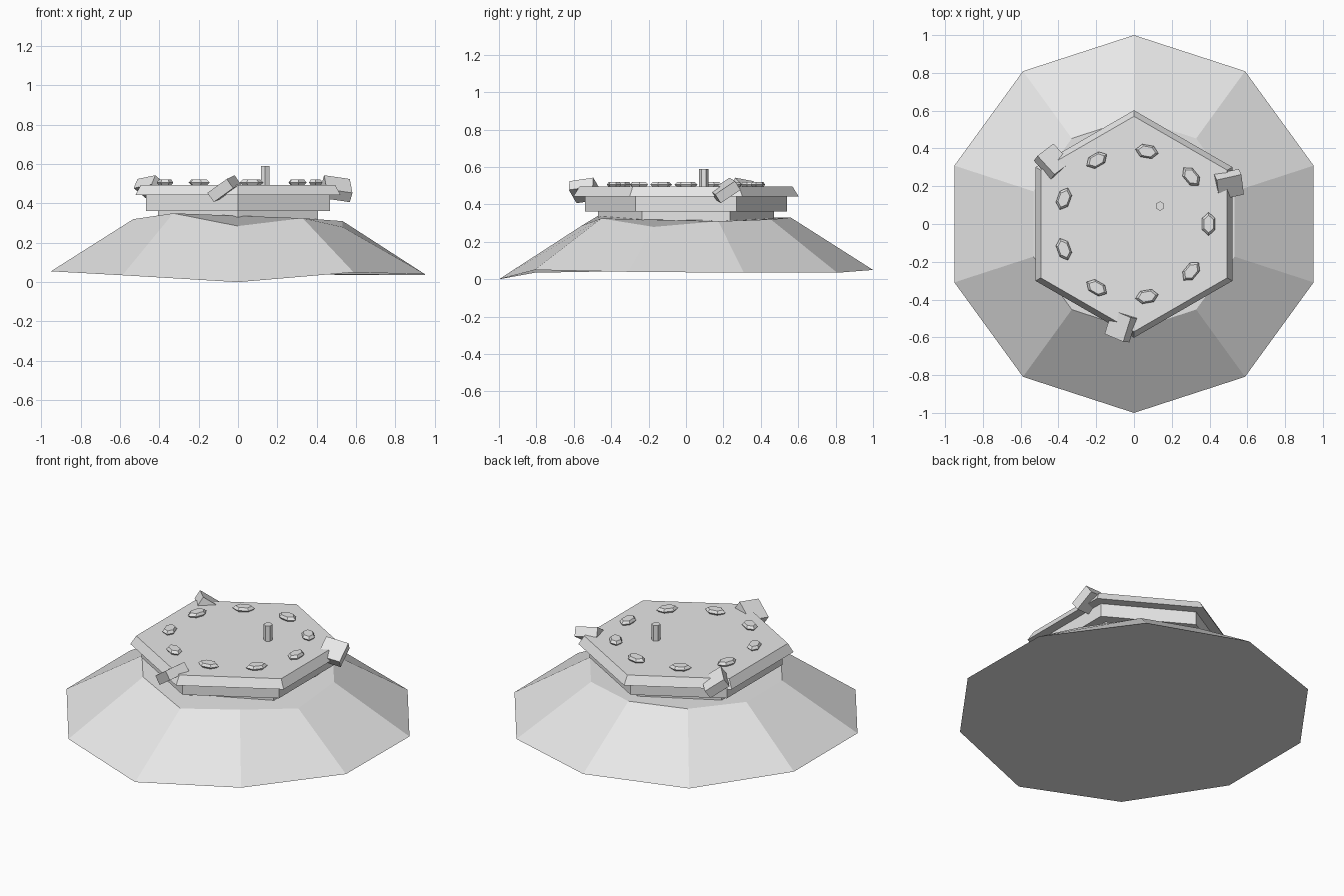
import bpy, bmesh
from math import sin, cos, radians, pi
from mathutils import Matrix, Vector

if "Cube" in bpy.data.objects:
    bpy.data.objects.remove(bpy.data.objects["Cube"])

grey = bpy.data.materials.new("light_grey")
grey.use_nodes = True
grey.diffuse_color = (0.8, 0.8, 0.8, 1)
grey.node_tree.nodes["Principled BSDF"].inputs["Base Color"].default_value = (0.8, 0.8, 0.8, 1)


def finish(name, bm):
    bmesh.ops.recalc_face_normals(bm, faces=bm.faces)
    mesh = bpy.data.meshes.new(name)
    bm.to_mesh(mesh)
    bm.free()
    mesh.materials.append(grey)
    obj = bpy.data.objects.new(name, mesh)
    bpy.context.collection.objects.link(obj)
    return obj


def lathe(name, sides, profile, start=90, wobble=None):
    """Stack of (radius, z) rings with capped ends; wobble offsets each vertex height."""
    bm = bmesh.new()
    rings = []
    for j, (r, z) in enumerate(profile):
        ring = []
        for i in range(sides):
            a = radians(start) + 2 * pi * i / sides
            dz = wobble[j][i] if wobble else 0
            ring.append(bm.verts.new((r * cos(a), r * sin(a), z + dz)))
        rings.append(ring)
    for low, high in zip(rings, rings[1:]):
        for i in range(sides):
            k = (i + 1) % sides
            bm.faces.new((low[i], low[k], high[k], high[i]))
    bm.faces.new(rings[0])
    bm.faces.new(rings[-1])
    return finish(name, bm)


# Uneven ten-sided mound, counter-clockwise from the front point
lathe("base_mound", 10, [(1, 0), (0.56, 0.3)], start=-90, wobble=[
    [0, .05, .04, .035, .035, .05, .045, .055, .055, .035],
    [-.015, .025, -.02, .01, .02, .03, .03, .02, .02, .05]])

# Stepped hexagonal platform
lathe("platform_foot", 6, [(0.47, 0.27), (0.47, 0.365)])
lathe("platform_middle", 6, [(0.54, 0.362), (0.54, 0.443)])
lathe("platform_top", 6, [(0.602, 0.443), (0.57, 0.495)])

# Ring of nine faceted lamps, long side along the rim
for i in range(9):
    lamp = lathe(f"lamp_{i + 1}", 6, [(0.7, 0), (1, 0.016), (0.75, 0.031)])
    a = 2 * pi * i / 9
    lamp.matrix_world = (Matrix.Translation((0.395 * cos(a), 0.39 * sin(a), 0.49))
                         @ Matrix.Rotation(a, 4, "Z") @ Matrix.Diagonal((0.039, 0.062, 1, 1)))

# Short mast
mast = lathe("mast", 6, [(0.025, 0.48), (0.025, 0.59)])
mast.location = (0.138, 0.095, 0)

# Three twisted clamps gripping the platform edge
for i in range(3):
    bm = bmesh.new()
    bmesh.ops.create_cube(bm, size=1)
    clamp = finish(f"clamp_{i + 1}", bm)
    a = radians(22.6 + 120 * i)
    clamp.matrix_world = (Matrix.Translation((0.545 * cos(a), 0.545 * sin(a), 0.475))
                          @ Matrix.Rotation(a - radians(10), 4, "Z")
                          @ Matrix.Rotation(radians(8), 4, "Y")
                          @ Matrix.Rotation(radians(34), 4, "X")
                          @ Matrix.Diagonal((0.135, 0.128, 0.057, 1)))
